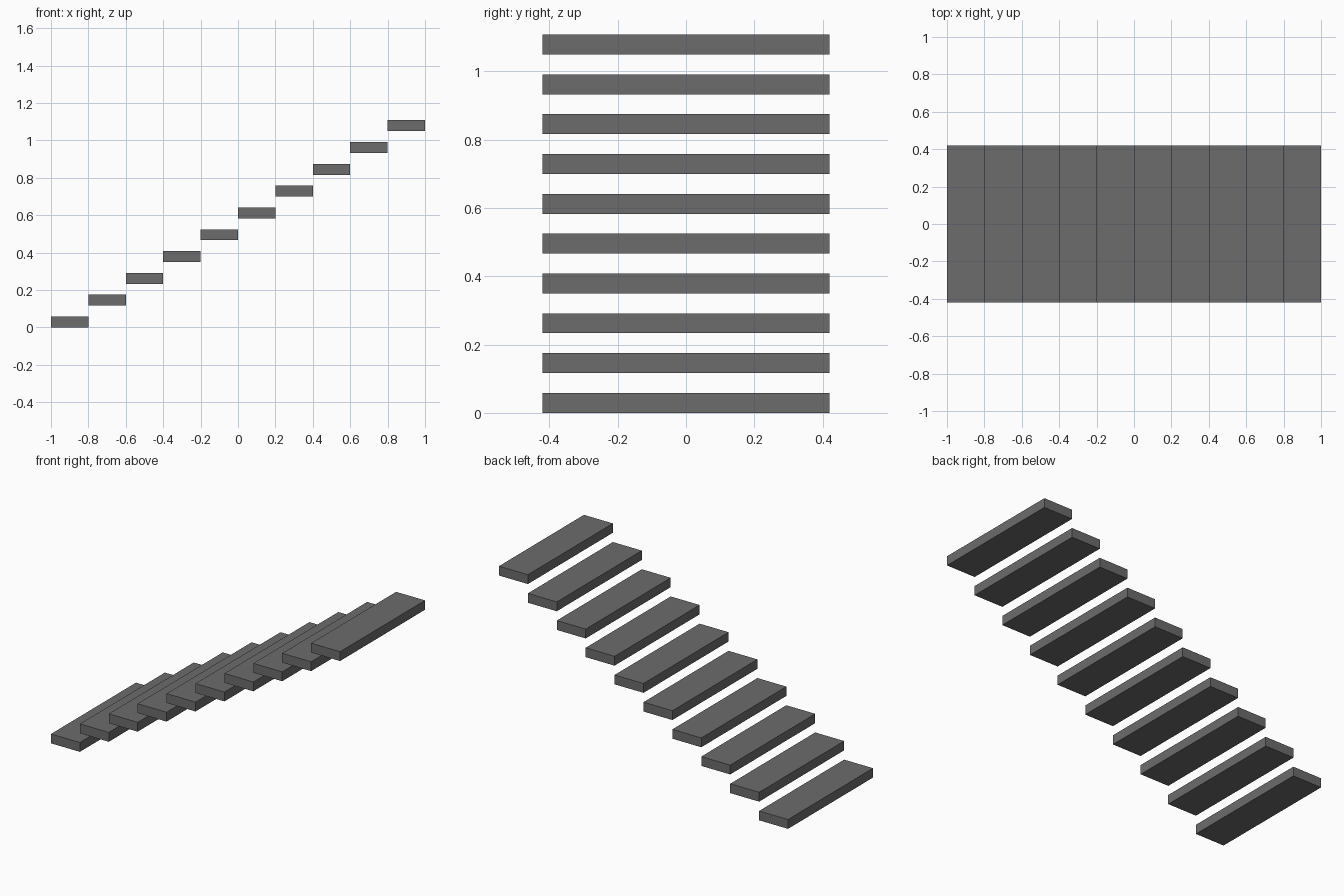
import bpy

if "Cube" in bpy.data.objects:
    bpy.data.objects.remove(bpy.data.objects["Cube"])

COUNT = 10          # number of treads
RUN = 0.2           # tread depth along x
WIDTH = 0.84        # tread width along y
THICK = 0.0585      # tread thickness
RISE = 0.1166       # height gained per tread

grey = bpy.data.materials.new("dark_grey")
grey.diffuse_color = (0.15, 0.15, 0.15, 1.0)
grey.use_nodes = True
grey.node_tree.nodes["Principled BSDF"].inputs["Base Color"].default_value = grey.diffuse_color


def add_box(name, center, size, material):
    bpy.ops.mesh.primitive_cube_add(size=1, location=center)
    obj = bpy.context.object
    obj.name = name
    obj.scale = size
    bpy.ops.object.transform_apply(location=False, rotation=False, scale=True)
    obj.data.materials.append(material)
    return obj


# Floating stair treads, rising towards +x
for i in range(COUNT):
    x = -1.0 + RUN * (i + 0.5)
    z = RISE * i + THICK / 2
    add_box(f"stair_tread_{i + 1}", (x, 0, z), (RUN, WIDTH, THICK), grey)
